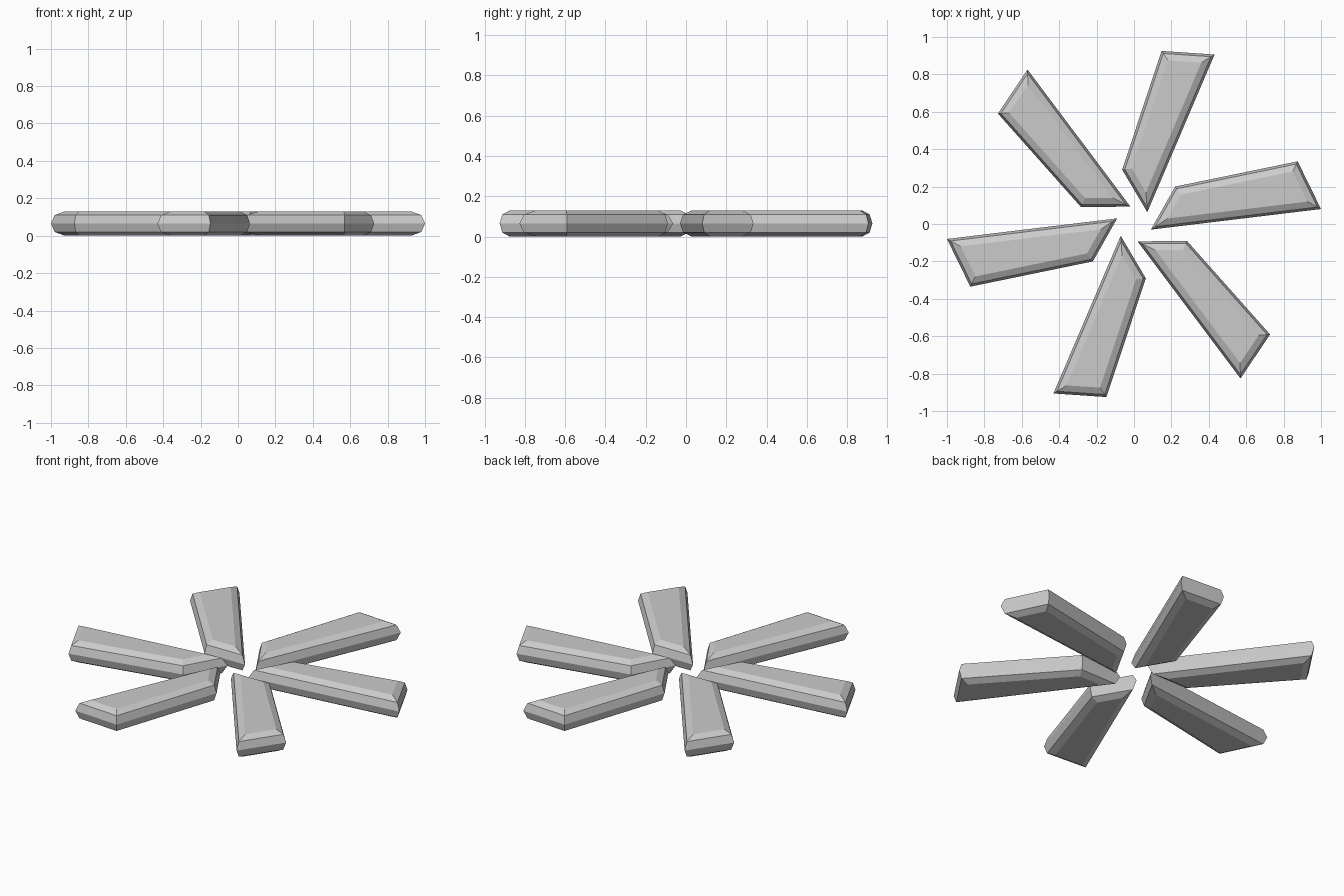
import bpy, math
from mathutils import Vector, Matrix

if "Cube" in bpy.data.objects:
    bpy.data.objects.remove(bpy.data.objects["Cube"])

# Blade outline (counter-clockwise, seen from above)
OUTLINE = [Vector(p) for p in ((0.09, -0.03), (1.0, 0.08), (0.875, 0.335), (0.22, 0.2))]
H = 0.13
# Edge profile: (inset from the outline, height)
PROFILE = [(0.048, 0), (0.013, 0.02), (0, H / 2), (0.013, H - 0.02), (0.048, H)]


def inset(points, d):
    result = []
    n = len(points)
    for i, p in enumerate(points):
        a = (p - points[i - 1]).normalized()
        b = (points[(i + 1) % n] - p).normalized()
        # mitred corner: slide along both edges
        result.append(p + (b - a) * d / (a.x * b.y - a.y * b.x))
    return result


def blade(name, angle):
    n = len(OUTLINE)
    verts = [(p.x, p.y, z) for d, z in PROFILE for p in inset(OUTLINE, d)]
    faces = [tuple(reversed(range(n)))]
    for r in range(len(PROFILE) - 1):
        for i in range(n):
            j = (i + 1) % n
            faces.append((r * n + i, r * n + j, (r + 1) * n + j, (r + 1) * n + i))
    faces.append(tuple(range(len(verts) - n, len(verts))))
    mesh = bpy.data.meshes.new(name)
    mesh.from_pydata(verts, [], faces)
    mesh.transform(Matrix.Rotation(angle, 4, 'Z'))
    bpy.context.collection.objects.link(bpy.data.objects.new(name, mesh))


# Six blades around the centre
for k in range(6):
    blade(f"blade_{k + 1}", math.radians(60 * k))
